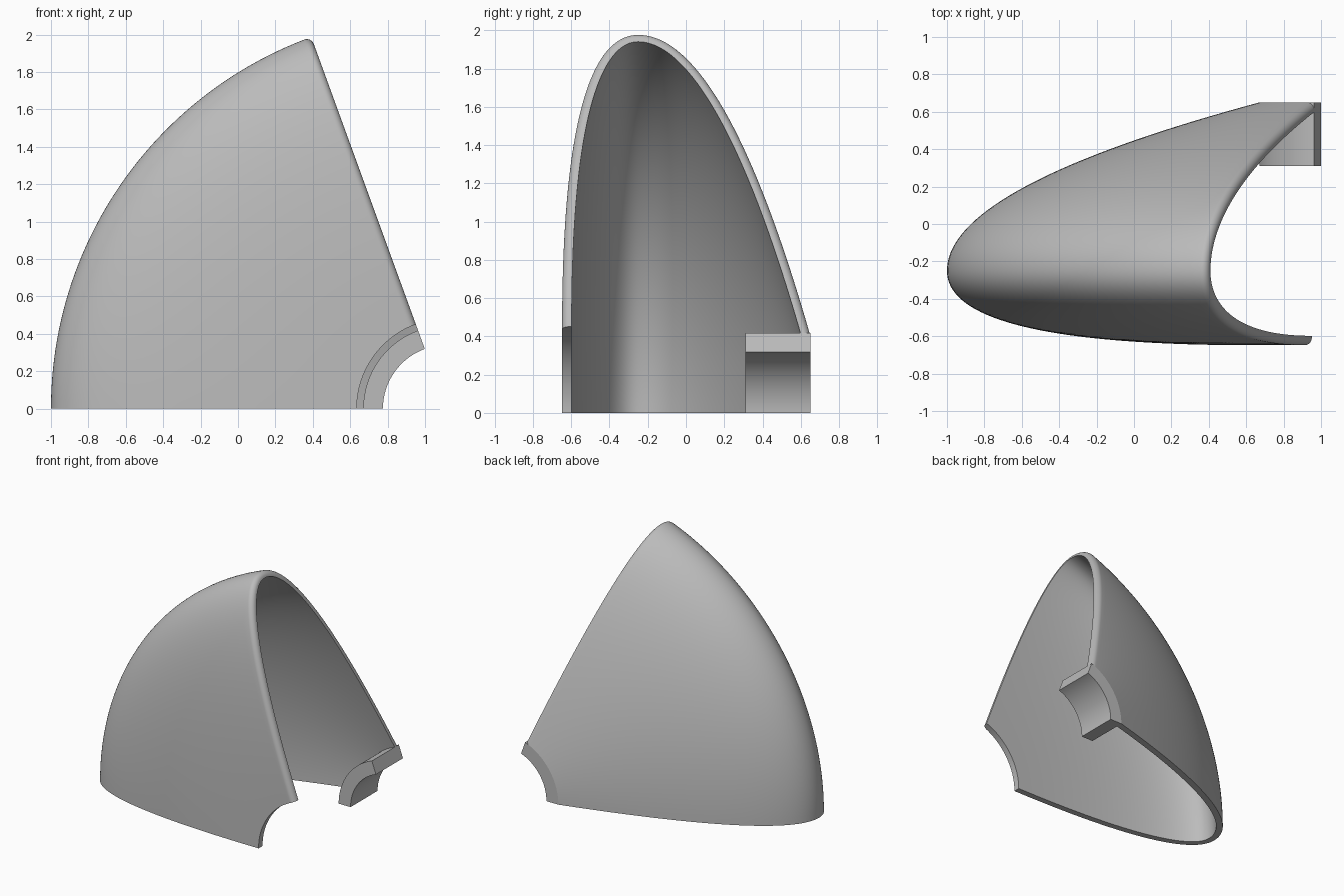
import bpy, bmesh
from math import sin, cos, pi, radians
from mathutils import Vector

cube = bpy.data.objects.get("Cube")
if cube:
    bpy.data.objects.remove(cube)

AXIS_X = 1.115            # sweep axis runs along y through (AXIS_X, z = 0)
SWEEP = radians(70)
WALL, ROUND = 0.05, 0.04
STEPS, ROUND_STEPS, CURVE_STEPS = 48, 8, 36

grey = bpy.data.materials.new("light grey")
grey.use_nodes = True
colour = (0.5, 0.5, 0.5, 1)
grey.diffuse_color = colour
grey.node_tree.nodes["Principled BSDF"].inputs["Base Color"].default_value = colour


def place(radius, y, angle):
    return (AXIS_X - radius * cos(angle), y, radius * sin(angle))


def make_object(name, loops):
    """Skin a row of closed loops, capping both end loops with quad strips."""
    bm = bmesh.new()
    rows = [[bm.verts.new(p) for p in loop] for loop in loops]
    n = len(rows[0])
    for a, b in zip(rows, rows[1:]):
        for j in range(n):
            k = (j + 1) % n
            bm.faces.new((a[j], a[k], b[k], b[j]))
    for row in (rows[0], rows[-1]):
        for j in range(n // 2 - 1):
            bm.faces.new((row[j], row[j + 1], row[n - 2 - j], row[n - 1 - j]))
    bmesh.ops.recalc_face_normals(bm, faces=bm.faces)
    mesh = bpy.data.meshes.new(name)
    bm.to_mesh(mesh)
    bm.free()
    mesh.materials.append(grey)
    obj = bpy.data.objects.new(name, mesh)
    bpy.context.collection.objects.link(obj)
    bpy.ops.object.select_all(action='DESELECT')
    obj.select_set(True)
    bpy.context.view_layer.objects.active = obj
    bpy.ops.object.shade_smooth_by_angle(angle=radians(30))
    return obj


def bezier(a, b, c):
    """Points and unit tangents of a quadratic curve."""
    a, b, c = Vector(a), Vector(b), Vector(c)
    result = []
    for i in range(CURVE_STEPS + 1):
        t = i / CURVE_STEPS
        point = a * (1 - t) ** 2 + b * 2 * t * (1 - t) + c * t * t
        tangent = (b - a) * (1 - t) + (c - b) * t
        result.append((point, tangent.normalized()))
    return result


# Hood profile as (radius, y): front wall, nose, sloping back wall
nose = (2.115, -0.25)
profile = bezier((0.48, -0.648), (2.115, -0.648), nose)
profile += bezier(nose, (2.115, 0.2), (0.445, 0.65))[1:]

# Hood shell: each profile point sweeps round the axis, with a rounded outer rim
loops = []
for point, tangent in profile:
    normal = Vector((tangent.y, -tangent.x))
    r = point.x
    path = [(SWEEP - ROUND / r) * i / STEPS for i in range(STEPS + 1)]
    path = [(a, 0) for a in path]
    for i in range(1, ROUND_STEPS + 1):
        q = pi / 2 * i / ROUND_STEPS
        path.append((SWEEP - ROUND * (1 - sin(q)) / r, ROUND * (1 - cos(q))))
    outer, inner = [], []
    for angle, inset in path:
        p = point - normal * inset
        outer.append(place(p.x, p.y, angle))
        p = point - normal * WALL
        inner.append(place(p.x, p.y, angle))
    loops.append(outer + inner[::-1])
make_object("hood_shell", loops)

# Hub segment at the back wall
corners = ((0.34, 0.31), (0.445, 0.31), (0.445, 0.65), (0.34, 0.65))
make_object("hub_segment", [[place(r, y, SWEEP * i / STEPS) for r, y in corners]
                            for i in range(STEPS + 1)])
